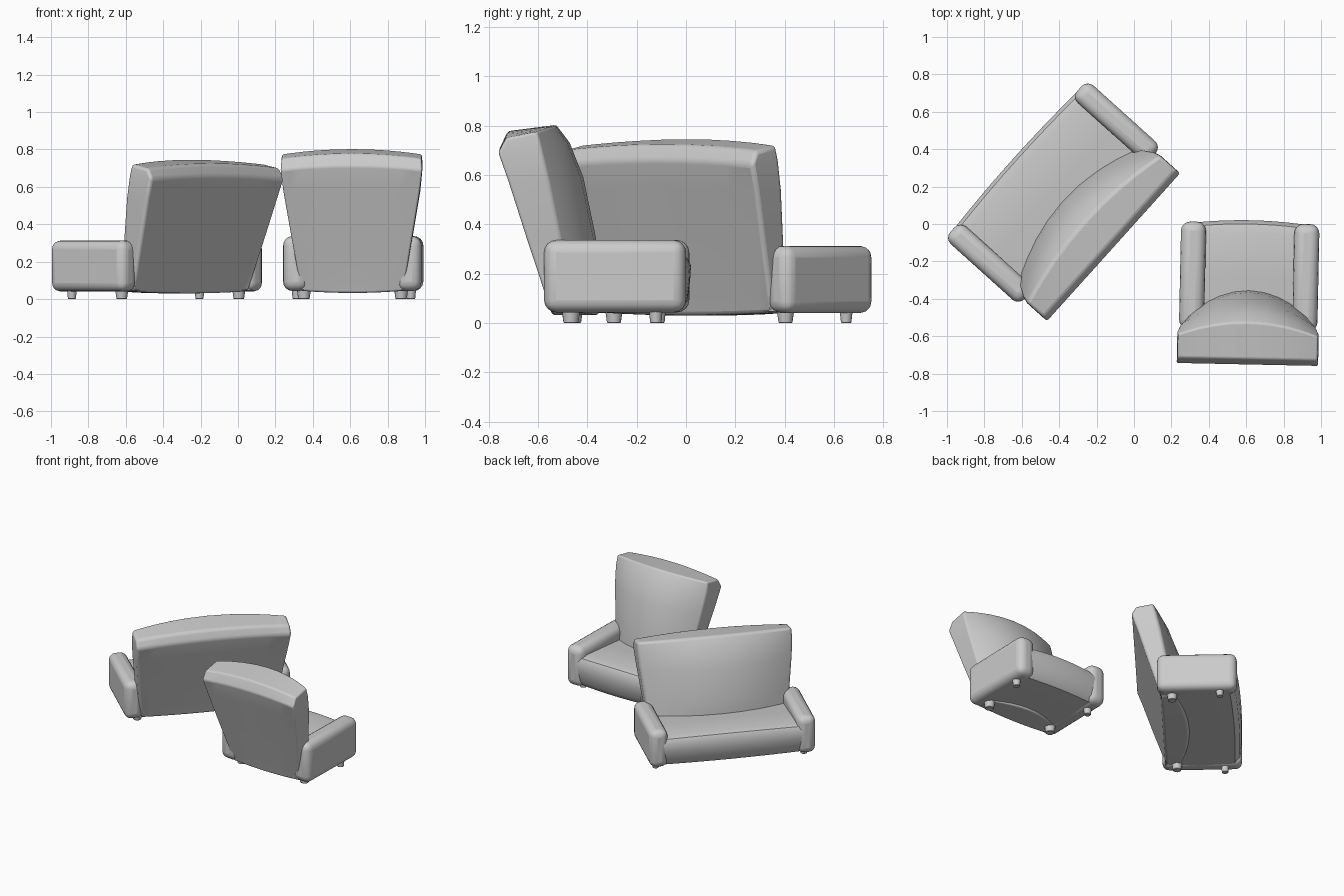
import bpy, bmesh, math
from mathutils import Matrix

if "Cube" in bpy.data.objects:
    bpy.data.objects.remove(bpy.data.objects["Cube"])


def finish(name, bm, mat, bevel=0.0, segs=3, limit=35):
    bmesh.ops.recalc_face_normals(bm, faces=bm.faces)
    me = bpy.data.meshes.new(name)
    bm.to_mesh(me)
    bm.free()
    ob = bpy.data.objects.new(name, me)
    bpy.context.collection.objects.link(ob)
    ob.matrix_world = mat
    if bevel:
        m = ob.modifiers.new("soft_edges", 'BEVEL')
        m.width, m.segments = bevel, segs
        m.limit_method, m.angle_limit = 'ANGLE', math.radians(limit)
    bpy.ops.object.select_all(action='DESELECT')
    ob.select_set(True)
    bpy.context.view_layer.objects.active = ob
    bpy.ops.object.shade_smooth_by_angle(angle=math.radians(45))


def loft(rings):
    bm = bmesh.new()
    vs = [[bm.verts.new(p) for p in r] for r in rings]
    n = len(rings[0])
    for a, b in zip(vs, vs[1:]):
        for i in range(n):
            j = (i + 1) % n
            bm.faces.new((a[i], a[j], b[j], b[i]))
    # end caps as strips between the two long halves of the ring
    for r in (vs[0], vs[-1]):
        for i in range(n // 2 - 1):
            bm.faces.new((r[i], r[i + 1], r[n - 2 - i], r[n - 1 - i]))
    return bm


def backrest(name, mat, hw, taper):
    # rear y, rear z, side-front y, centre-front y, front z, narrowing, crown
    rows = [(-.545, .045, -.44, -.36, .045, 1.0, -.012),
            (-.570, .12, -.46, -.345, .12, .92, 0),
            (-.645, .35, -.51, -.37, .35, .52, 0),
            (-.718, .58, -.555, -.42, .58, .13, .01),
            (-.757, .69, -.585, -.475, .71, 0, .02),
            (-.725, .75, -.60, -.53, .775, .04, .028)]
    us = [math.sin(math.radians(a)) for a in range(-90, 91, 15)]
    rings = []
    for ry, rz, ey, cy, fz, k, crown in rows:
        w = hw - taper * k
        rear = [(u * w, ry, rz + crown * (1 - u * u)) for u in us]
        front = [(u * w, ey + (cy - ey) * (1 - u * u), fz + crown * (1 - u * u)) for u in reversed(us)]
        rings.append(rear + front)
    finish(name, loft(rings), mat, .022, 3, 40)


def seat(name, mat, w):
    # side profile (y, z) swept across the width with a slightly bowed front
    prof = [(-.55, .05), (-.30, .045), (-.05, .05), (-.015, .09), (-.004, .17),
            (-.55, .235), (-.30, .255), (-.07, .272), (-.02, .26), (0, .225)]
    prof = prof[:5] + prof[:4:-1]
    rings = []
    for i in range(9):
        u = i / 4 - 1
        bow = .016 * (1 - u * u)
        rings.append([(u * w, y + bow, z + (bow * .6 if z > .2 else 0)) for y, z in prof])
    finish(name, loft(rings), mat)


def box(name, mat, loc, size, bevel):
    bm = bmesh.new()
    bmesh.ops.create_cube(bm, size=1, matrix=Matrix.Translation(loc) @ Matrix.Diagonal((*size, 1)))
    finish(name, bm, mat, bevel, 4)


def leg(name, mat, x, y, r):
    bm = bmesh.new()
    bmesh.ops.create_cone(bm, cap_ends=True, segments=16, radius1=r * .75, radius2=r,
                          depth=.07, matrix=Matrix.Translation((x, y, .035)))
    finish(name, bm, mat, .003, 1)


def lounge_seat(name, loc, turn, scale, hw, back_hw, taper):
    mat = Matrix.Translation(loc) @ Matrix.Rotation(math.radians(turn), 4, 'Z') @ Matrix.Scale(scale, 4)
    backrest(name + "_backrest", mat, back_hw, taper)
    seat(name + "_seat", mat, hw - .09)
    for side, s in (("left", -1), ("right", 1)):
        box(f"{name}_{side}_arm", mat, (s * (hw - .067), -.285, .19), (.134, .575, .293), .05)
        leg(f"{name}_{side}_front_leg", mat, s * (hw - .065), -.12, .03)
        leg(f"{name}_{side}_rear_leg", mat, s * (hw - .11), -.465, .04)


# Armchair and angled two-seat sofa share the same parts
lounge_seat("armchair", (.622, .004, 0), -1.2, 1.0, .37, .378, .10)
lounge_seat("sofa", (-.630, .345, 0), 48, .93, .613, .572, .07)
